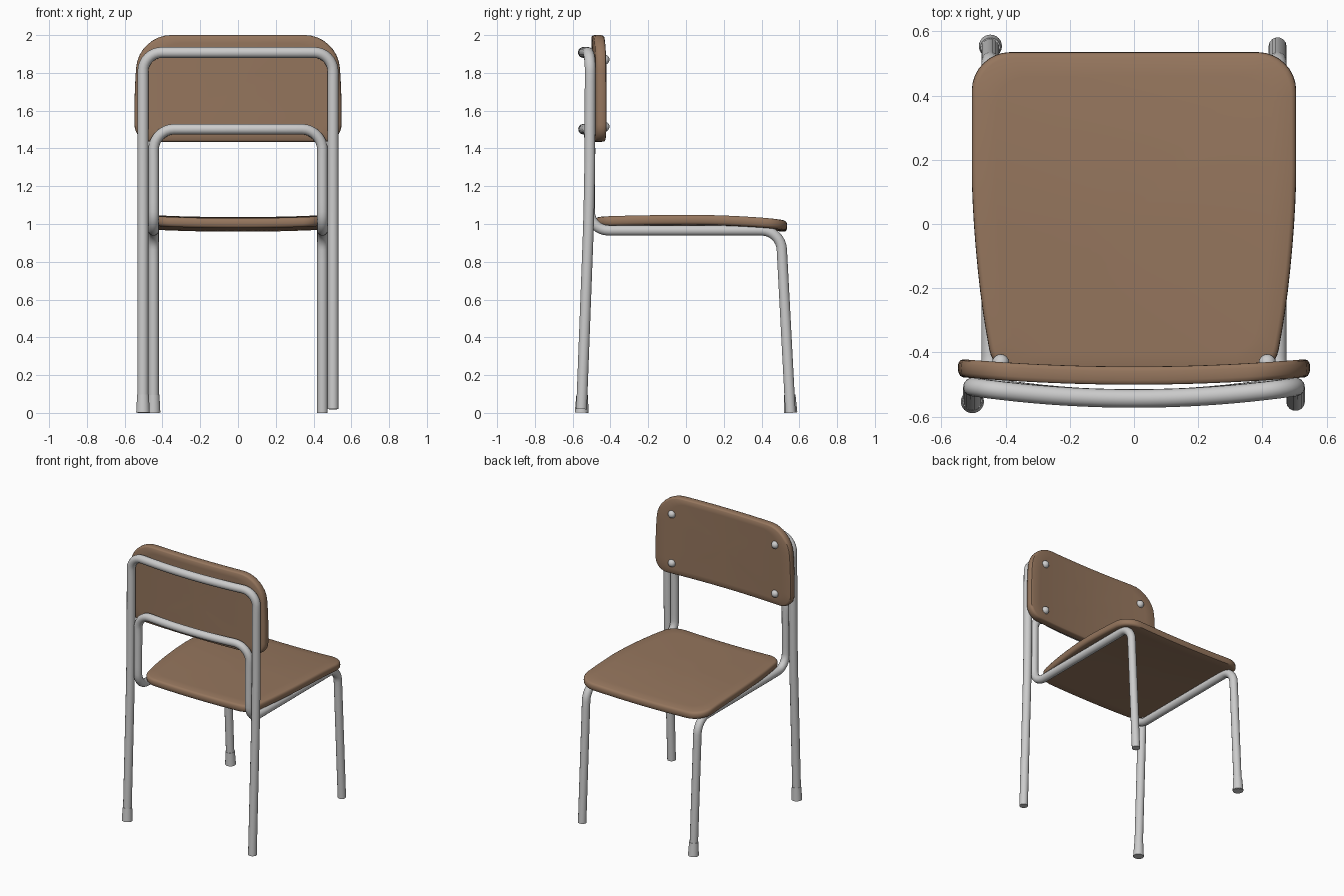
import bpy, bmesh
from mathutils import Vector

if "Cube" in bpy.data.objects:
    bpy.data.objects.remove(bpy.data.objects["Cube"])

wood = bpy.data.materials.new("wood")
wood.diffuse_color = (0.30, 0.18, 0.11, 1)
wood.use_nodes = True
wood.node_tree.nodes["Principled BSDF"].inputs["Base Color"].default_value = wood.diffuse_color


def smooth(ob, angle=0.7):
    bpy.ops.object.select_all(action='DESELECT')
    ob.select_set(True)
    bpy.context.view_layer.objects.active = ob
    bpy.ops.object.shade_smooth_by_angle(angle=angle)


def fillet(pts, cuts, closed=False, step=0.05, seg=8):
    """Round each corner with tangent length cuts[i], then subdivide straights."""
    pts = [Vector(p) for p in pts]
    n, raw = len(pts), []
    for i, p in enumerate(pts):
        d = cuts[i]
        if d == 0:
            raw.append(p)
            continue
        u = (pts[i - 1] - p).normalized() * d
        v = (pts[(i + 1) % n] - p).normalized() * d
        for k in range(seg + 1):
            t = k / seg
            raw.append(p + u * ((1 - t)**3 + 3 * (1 - t)**2 * t * 0.45)
                       + v * (t**3 + 3 * t * t * (1 - t) * 0.45))
    out = []
    for i in range(len(raw) if closed else len(raw) - 1):
        a, b = raw[i], raw[(i + 1) % len(raw)]
        m = max(1, round((b - a).length / step))
        out += [a.lerp(b, k / m) for k in range(m)]
    return out if closed else out + [raw[-1]]


def tube(name, pts, cuts, r, half_width, bow):
    path = fillet(pts, cuts)
    cu = bpy.data.curves.new(name, 'CURVE')
    cu.dimensions = '3D'
    cu.bevel_depth, cu.bevel_resolution, cu.use_fill_caps = r, 5, True
    sp = cu.splines.new('POLY')
    sp.points.add(len(path) - 1)
    for q, p in zip(sp.points, path):
        dy = bow * max(0, 1 - (p.x / half_width)**2)
        q.co = (p.x, p.y - dy, p.z, 1)
    ob = bpy.data.objects.new(name, cu)
    bpy.context.collection.objects.link(ob)
    bpy.ops.object.select_all(action='DESELECT')
    ob.select_set(True)
    bpy.context.view_layer.objects.active = ob
    bpy.ops.object.convert(target='MESH')
    smooth(bpy.context.object)


def slab(name, outline, centre, thick, place):
    """Rounded-edge panel; place(u, v, h) bends it into the final shape."""
    h = thick / 2
    prof = [(0.3, h), (0.6, h), (0.85, h), (0.97, h), (0.988, h * 0.85), (0.998, h * 0.5),
            (1, 0), (0.998, -h * 0.5), (0.988, -h * 0.85), (0.97, -h), (0.85, -h), (0.6, -h), (0.3, -h)]
    c = Vector(centre)
    bm = bmesh.new()
    rings = [[bm.verts.new(place(*(c + (p - c) * s), w)) for p in outline] for s, w in prof]
    n = len(outline)
    for a, b in zip(rings, rings[1:]):
        for i in range(n):
            j = (i + 1) % n
            bm.faces.new((a[i], a[j], b[j], b[i]))
    for ring, w in ((rings[0], h), (rings[-1], -h)):
        mid = bm.verts.new(place(c.x, c.y, w))
        for i in range(n):
            bm.faces.new((ring[i], ring[(i + 1) % n], mid))
    bmesh.ops.recalc_face_normals(bm, faces=bm.faces)
    me = bpy.data.meshes.new(name)
    bm.to_mesh(me)
    bm.free()
    me.materials.append(wood)
    ob = bpy.data.objects.new(name, me)
    bpy.context.collection.objects.link(ob)
    smooth(ob)


# outer tube: back legs and upper backrest rail
X = 0.503
half = [(X, -0.553, 0.02), (X, -0.51, 1.15), (X, -0.507, 1.908)]
mirror = [(-x, y, z) for x, y, z in reversed(half)]
tube("back_leg_frame", half + mirror, [0, 0.25, 0.1, 0.1, 0.25, 0], 0.029, X, 0.036)

# inner tube: front legs, seat rails and lower backrest rail
X2 = 0.447
half = [(X2, 0.553, 0.0), (X2, 0.502, 0.966), (X2, -0.51, 0.966), (X2, -0.507, 1.502)]
mirror = [(-x, y, z) for x, y, z in reversed(half)]
tube("front_leg_frame", half + mirror, [0, 0.1, 0.1, 0.11, 0.11, 0.1, 0.1, 0], 0.028, X2, 0.036)

# seat
side = [(0.505, 0.535), (0.505, -0.08), (0.435, -0.48)]
seat_outline = fillet(side + [(-x, y) for x, y in reversed(side)],
                      [0.12, 0.25, 0.09, 0.09, 0.25, 0.12], True)


def seat_place(x, y, h):
    drop = 0.026 * (y / 0.53)**2 if y > 0 else 0.006 * (y / 0.48)**2
    return x, y, 1.023 + h - drop - 0.013 * (1 - (x / 0.5)**2)


slab("seat", seat_outline, (0, 0.03), 0.052, seat_place)


# backrest
def back_y(x):
    return -0.448 - 0.024 * (1 - (x / 0.545)**2)


side = [(0.548, 1.435), (0.548, 1.72), (0.525, 2.0)]
back_outline = fillet(side + [(-x, z) for x, z in reversed(side)],
                      [0.09, 0.1, 0.17, 0.17, 0.1, 0.09], True)
slab("backrest", back_outline, (0, 1.72), 0.056, lambda x, z, h: (x, back_y(x) + h, z))

# rivets on the backrest
for x in (-0.415, 0.415):
    for z in (1.515, 1.87):
        bpy.ops.mesh.primitive_uv_sphere_add(segments=16, ring_count=10, radius=0.027,
                                             location=(x, back_y(x) + 0.026, z))
        bpy.context.object.name = "rivet"
        smooth(bpy.context.object)

# foot caps, on the left legs only
for x, y, lean in ((-X, -0.551, 0.038), (-X2, 0.551, -0.053)):
    bpy.ops.mesh.primitive_cone_add(vertices=24, radius1=0.036, radius2=0.031, depth=0.095,
                                    location=(x, y, 0.049), rotation=(-lean, 0, 0))
    bpy.context.object.name = "foot_cap"
    smooth(bpy.context.object)
